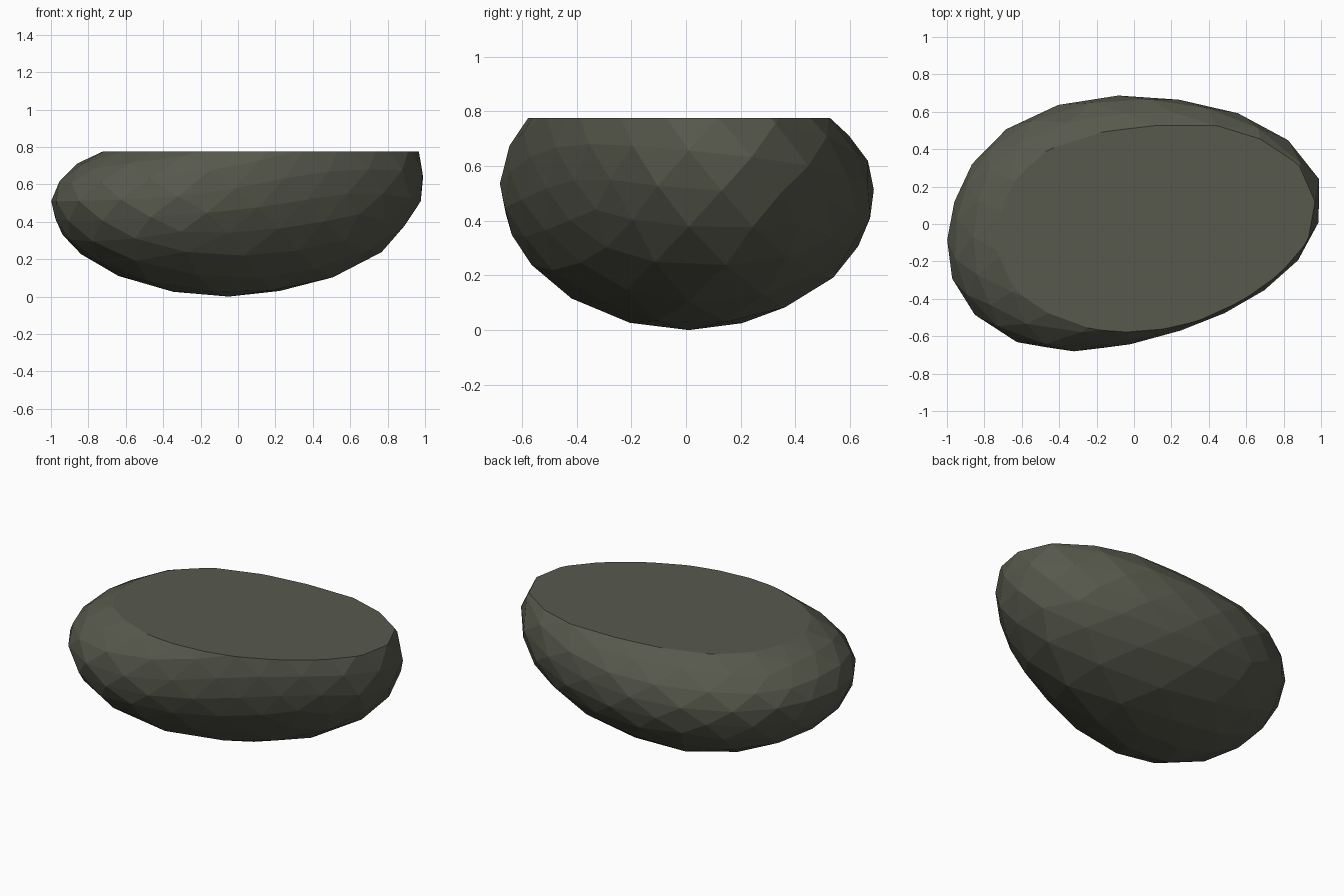
import bpy, bmesh, math
from mathutils import Vector

cube = bpy.data.objects.get("Cube")
if cube:
    bpy.data.objects.remove(cube, do_unlink=True)

# Plan outline of the boulder, counter-clockwise
OUTLINE = [(1, .22), (.99, .02), (.95, -.1), (.8, -.27), (.62, -.4), (.42, -.5),
           (.2, -.58), (-.05, -.645), (-.33, -.68), (-.63, -.63), (-.83, -.51),
           (-.97, -.3), (-1, -.1), (-.96, .12), (-.88, .3), (-.72, .48),
           (-.55, .58), (-.31, .655), (-.05, .685), (.21, .665), (.49, .61),
           (.7, .53), (.88, .4)]
CENTRE = Vector((-.05, .01))
TOP = .775
TAU = 2 * math.pi


def polar(p):
    d = Vector(p) - CENTRE
    return math.atan2(d.y, d.x) % TAU, d.length


RIM = sorted(polar(p) for p in OUTLINE)
RIM = [(RIM[-1][0] - TAU, RIM[-1][1])] + RIM + [(RIM[0][0] + TAU, RIM[0][1])]


def rim_radius(angle):
    for (a, r), (b, s) in zip(RIM, RIM[1:]):
        if a <= angle <= b:
            return r + (s - r) * (angle - a) / (b - a)


def shape(co):
    """Move a point of the unit ball onto the tilted egg."""
    angle = math.atan2(.68 * co.y, co.x)
    angle = (angle + .05 * (1 - math.cos(angle))) % TAU
    lift = ((1 + math.cos(angle + math.radians(25))) / 2) ** 3
    belly = .51 + .17 * lift
    polar_angle = math.acos(max(-1, min(1, -co.z)))
    if co.z < 0:
        # Wider facets underneath
        polar_angle += .13 * math.sin(2 * polar_angle)
        height = belly
    else:
        height = .385 + .18 * lift
    reach = rim_radius(angle) * math.sin(polar_angle)
    return Vector((CENTRE.x + reach * math.cos(angle),
                   CENTRE.y + reach * math.sin(angle),
                   belly - height * math.cos(polar_angle)))


# Faceted ball shaped into a tilted egg
bm = bmesh.new()
bmesh.ops.create_icosphere(bm, subdivisions=3, radius=1)
for v in bm.verts:
    v.co = shape(v.co)

# Level cut across the top
cut = bmesh.ops.bisect_plane(bm, geom=bm.verts[:] + bm.edges[:] + bm.faces[:],
                             plane_co=(0, 0, TOP), plane_no=(0, 0, 1), clear_outer=True)
edges = [e for e in cut["geom_cut"] if isinstance(e, bmesh.types.BMEdge)]
bmesh.ops.contextual_create(bm, geom=edges)
bmesh.ops.recalc_face_normals(bm, faces=bm.faces[:])

mesh = bpy.data.meshes.new("boulder")
bm.to_mesh(mesh)
bm.free()
boulder = bpy.data.objects.new("boulder", mesh)
bpy.context.collection.objects.link(boulder)

# Dark olive stone
stone = bpy.data.materials.new("dark olive stone")
stone.use_nodes = True
colour = (.095, .1, .073, 1)
stone.diffuse_color = colour
stone.node_tree.nodes["Principled BSDF"].inputs["Base Color"].default_value = colour
mesh.materials.append(stone)
